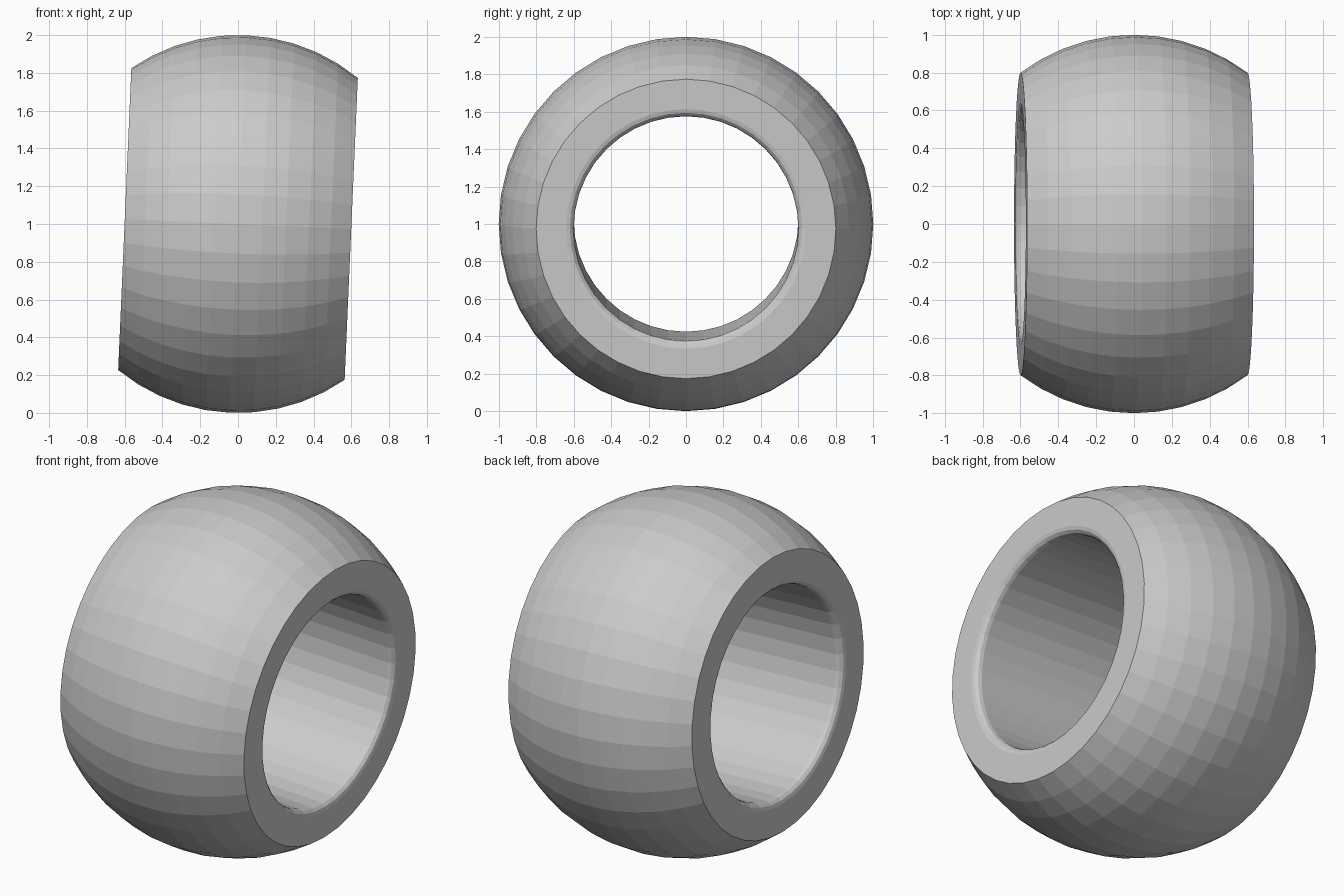
import bpy, bmesh
from math import sin, cos, pi, radians, acos
from mathutils import Matrix

if "Cube" in bpy.data.objects:
    bpy.data.objects.remove(bpy.data.objects["Cube"])

SEGMENTS = 40
HALF_WIDTH, BORE, LIP = 0.6, 0.6, 0.04

# Closed cross-section (position along axis, radius)
profile = []
half_angle = pi / 2 - acos(HALF_WIDTH)
for i in range(11):                       # spherical outside
    a = -half_angle + 2 * half_angle * i / 10
    profile.append((sin(a), cos(a)))
lip = []
for i in range(4):                        # rounded lip of the bore
    a = pi / 2 * i / 3
    lip.append((HALF_WIDTH - LIP + LIP * cos(a), BORE + LIP - LIP * sin(a)))
lip[0] = (HALF_WIDTH, BORE + LIP)
profile += lip
profile += [(-x, r) for x, r in reversed(lip)]

# Revolve the section around x
bm = bmesh.new()
rings = []
for s in range(SEGMENTS):
    t = 2 * pi * s / SEGMENTS
    rings.append([bm.verts.new((x, r * sin(t), r * cos(t))) for x, r in profile])
n = len(profile)
for s in range(SEGMENTS):
    a, b = rings[s], rings[(s + 1) % SEGMENTS]
    for i in range(n):
        j = (i + 1) % n
        bm.faces.new((a[i], a[j], b[j], b[i]))
bmesh.ops.recalc_face_normals(bm, faces=bm.faces)

# Tilt the axis slightly and stand it on the floor
bm.transform(Matrix.Translation((0, 0, 1)) @ Matrix.Rotation(radians(2.5), 4, 'Y'))
mesh = bpy.data.meshes.new("bored_ball")
bm.to_mesh(mesh)
bm.free()
ball = bpy.data.objects.new("bored_ball", mesh)
bpy.context.collection.objects.link(ball)
